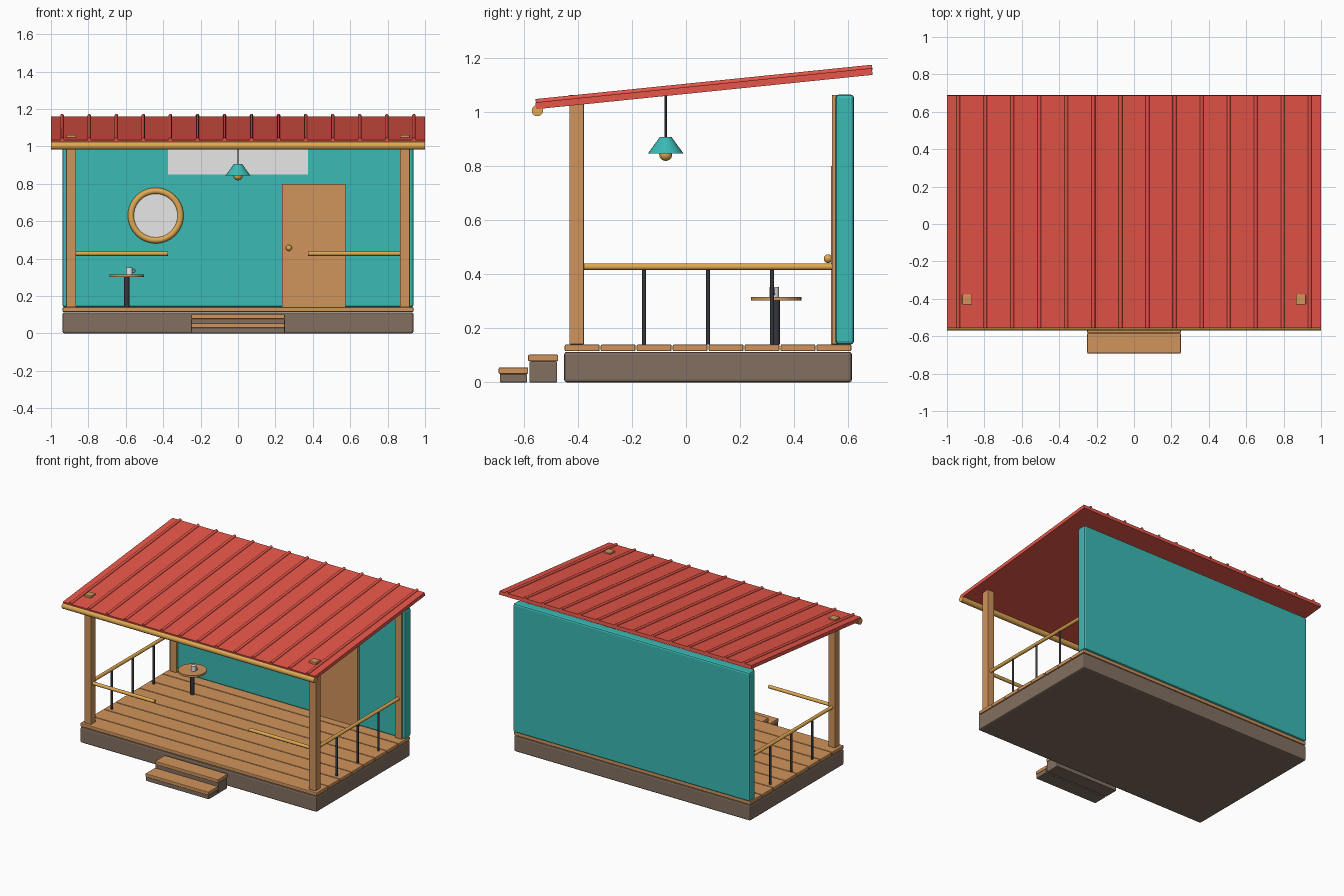
import bpy, math
from mathutils import Vector

cube = bpy.data.objects.get("Cube")
if cube:
    bpy.data.objects.remove(cube, do_unlink=True)


def material(name, colour):
    m = bpy.data.materials.new(name)
    m.use_nodes = True
    m.diffuse_color = (*colour, 1)
    m.node_tree.nodes["Principled BSDF"].inputs["Base Color"].default_value = (*colour, 1)
    return m


RED = material("roof red", (0.80, 0.092, 0.066))
TEAL = material("teal paint", (0.043, 0.49, 0.46))
WOOD = material("warm wood", (0.63, 0.295, 0.106))
STONE = material("dark foundation", (0.227, 0.162, 0.119))
CANE = material("golden cane", (0.75, 0.40, 0.085))
METAL = material("dark metal", (0.035, 0.038, 0.047))
PALE = material("pale grey", (0.8, 0.8, 0.8))


def finish(name, mat, smooth=False):
    ob = bpy.context.object
    ob.name = name
    ob.data.materials.append(mat)
    if smooth:
        bpy.ops.object.shade_smooth_by_angle(angle=math.radians(40))
    return ob


def box(name, mat, x, y, z, bevel=0.0):
    """Box from (low, high) ranges on each axis."""
    mid = [(a + b) / 2 for a, b in (x, y, z)]
    bpy.ops.mesh.primitive_cube_add(size=1, location=mid)
    ob = finish(name, mat)
    size = Vector([b - a for a, b in (x, y, z)])
    for v in ob.data.vertices:
        v.co *= size
    if bevel:
        mod = ob.modifiers.new("soft edges", "BEVEL")
        mod.width = bevel
        mod.segments = 2
    return ob


def rod(name, mat, start, end, r, r_end=None, sides=20):
    """Cylinder or cone frustum between two points."""
    a, b = Vector(start), Vector(end)
    bpy.ops.mesh.primitive_cone_add(
        vertices=sides, radius1=r, radius2=r if r_end is None else r_end,
        depth=(b - a).length, location=(a + b) / 2,
        rotation=(b - a).to_track_quat("Z", "Y").to_euler())
    return finish(name, mat, True)


def ball(name, mat, centre, r):
    bpy.ops.mesh.primitive_uv_sphere_add(segments=20, ring_count=12, radius=r, location=centre)
    return finish(name, mat, True)


def ring(name, mat, centre, major, minor):
    bpy.ops.mesh.primitive_torus_add(
        location=centre, rotation=(math.pi / 2, 0, 0), major_radius=major,
        minor_radius=minor, major_segments=40, minor_segments=12)
    return finish(name, mat, True)


W = 0.938       # half width of the platform
DECK = 0.14     # floor height

# Foundation and deck planks
box("foundation", STONE, (-W, W), (-0.45, 0.613), (0, 0.113), 0.01)
pitch = 1.063 / 8
for i in range(8):
    y = -0.45 + i * pitch
    box(f"deck_plank_{i + 1}", WOOD, (-W, W), (y + 0.002, y + pitch - 0.002), (0.115, DECK), 0.005)

# Front steps
for name, y0, y1, top in (("lower", -0.692, -0.583, 0.055), ("upper", -0.583, -0.472, 0.102)):
    box(name + "_step_riser", STONE, (-0.25, 0.25), (y0 + 0.004, y1 - 0.004), (0, top - 0.024), 0.004)
    box(name + "_step_board", WOOD, (-0.25, 0.25), (y0, y1), (top - 0.024, top), 0.004)

# Back wall with door, round window and sign plate
box("back_wall", TEAL, (-W, W), (0.553, 0.621), (DECK, 1.063), 0.012)
box("door", WOOD, (0.235, 0.575), (0.535, 0.56), (DECK, 0.80))
ball("door_knob", CANE, (0.272, 0.525, 0.457), 0.016)
ring("window_frame", CANE, (-0.44, 0.553, 0.63), 0.132, 0.017)
rod("window_pane", PALE, (-0.44, 0.553, 0.63), (-0.44, 0.547, 0.63), 0.125, sides=40)
box("sign_plate", PALE, (-0.375, 0.375), (0.546, 0.554), (0.85, 1.0))

# Posts and side railings, mirrored left and right
RAIL = 0.427
for side, s in (("left", 1), ("right", -1)):
    x = s * 0.892
    for end, y in (("front", -0.404), ("back", 0.566)):
        box(f"{side}_{end}_post", WOOD, (x - 0.027, x + 0.027), (y - 0.027, y + 0.027),
            (DECK, 1.062), 0.004)
    rod(side + "_side_rail", CANE, (x, -0.40, RAIL), (x, 0.55, RAIL), 0.012)
    rod(side + "_front_rail", CANE, (x, -0.404, RAIL), (s * 0.375, -0.404, RAIL), 0.012)
    for i in range(3):
        y = -0.155 + i * 0.2365
        rod(f"{side}_baluster_{i + 1}", METAL, (x, y, DECK), (x, y, RAIL), 0.008, sides=12)

# Sloped roof with raised ribs and a cane pole on the front edge
FRONT, BACK, SLOPE = -0.555, 0.688, 0.102
tilt = math.atan(SLOPE)
mid_y = (FRONT + BACK) / 2
half = (BACK - FRONT) / 2 / math.cos(tilt)
roof = box("roof_panel", RED, (-1, 1), (mid_y - half, mid_y + half), (1.0725, 1.0975))
roof.rotation_euler.x = tilt


def roof_top(y):
    return 1.098 + SLOPE * (y - mid_y)


for i in range(14):
    x = -0.94 + i * 1.88 / 13
    rod(f"roof_rib_{i + 1}", RED, (x, FRONT, roof_top(FRONT) + 0.002),
        (x, BACK, roof_top(BACK) + 0.002), 0.01, sides=12)
rod("eave_pole", CANE, (-1, -0.549, 1.004), (1, -0.549, 1.004), 0.021)

# Hanging lamp
LY = -0.075
rod("lamp_cord", METAL, (0, LY, 0.90), (0, LY, 1.07), 0.004, sides=10)
rod("lamp_shade", TEAL, (0, LY, 0.845), (0, LY, 0.906), 0.066, 0.022, 24)
ball("lamp_bulb", CANE, (0, LY, 0.842), 0.024)

# Small round table with a mug
TX, TY = -0.595, 0.333
rod("table_leg", METAL, (TX, TY, DECK), (TX, TY, 0.305), 0.014)
rod("table_top", WOOD, (TX, TY, 0.302), (TX, TY, 0.316), 0.093, sides=32)
rod("mug", PALE, (TX + 0.014, TY - 0.007, 0.316), (TX + 0.014, TY - 0.007, 0.352), 0.018)
ring("mug_handle", PALE, (TX + 0.034, TY - 0.007, 0.335), 0.01, 0.003)
